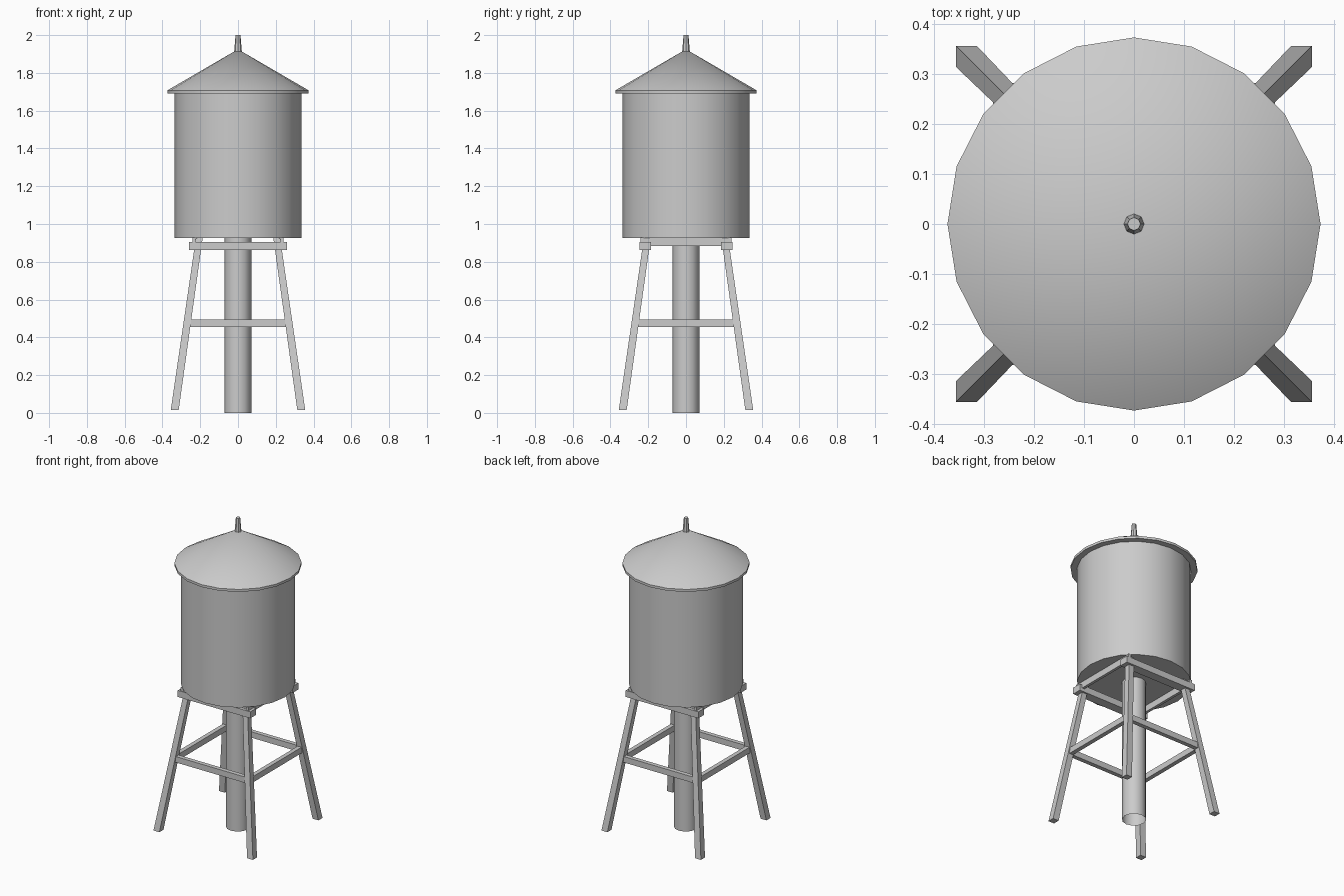
import bpy, bmesh, math
from mathutils import Vector

if "Cube" in bpy.data.objects:
    bpy.data.objects.remove(bpy.data.objects["Cube"])

# Single weathered metal colour
GREY = (0.6, 0.6, 0.6, 1)
metal = bpy.data.materials.new("grey metal")
metal.use_nodes = True
metal.diffuse_color = GREY
metal.node_tree.nodes["Principled BSDF"].inputs["Base Color"].default_value = GREY


def finish(name, bm, smooth=False):
    bmesh.ops.recalc_face_normals(bm, faces=bm.faces)
    mesh = bpy.data.meshes.new(name)
    bm.to_mesh(mesh)
    bm.free()
    mesh.materials.append(metal)
    obj = bpy.data.objects.new(name, mesh)
    bpy.context.collection.objects.link(obj)
    if smooth:
        bpy.ops.object.select_all(action="DESELECT")
        obj.select_set(True)
        bpy.context.view_layer.objects.active = obj
        bpy.ops.object.shade_smooth_by_angle(angle=math.radians(32))
    return obj


def turned(name, profile, sides, cap_bottom=True, cap_top=True):
    """Stack of (radius, z) rings around the vertical axis; radius 0 is a tip."""
    bm = bmesh.new()
    rings = []
    for r, z in profile:
        n = sides if r > 0 else 1
        rings.append([bm.verts.new((r * math.sin(math.tau * i / sides),
                                    r * math.cos(math.tau * i / sides), z))
                      for i in range(n)])
    for a, b in zip(rings, rings[1:]):
        for i in range(sides):
            j = (i + 1) % sides
            if len(b) == 1:
                bm.faces.new((a[i], a[j], b[0]))
            else:
                bm.faces.new((a[i], a[j], b[j], b[i]))
    if cap_bottom:
        bm.faces.new(rings[0])
    if cap_top and len(rings[-1]) > 1:
        bm.faces.new(rings[-1])
    return finish(name, bm, smooth=True)


def beam(name, centre, size):
    bm = bmesh.new()
    bmesh.ops.create_cube(bm, size=1)
    for v in bm.verts:
        v.co = Vector(centre) + Vector(a * b for a, b in zip(v.co, size))
    return finish(name, bm)


def leg(name, sx, sy, foot=0.335, head=0.205, half=0.021):
    """Square post leaning inward, cut level at both ends."""
    bm = bmesh.new()
    bmesh.ops.create_cube(bm, size=2)
    for v in bm.verts:
        top = v.co.z > 0
        c = head if top else foot
        h = half * (0.85 if top else 1)
        v.co = (sx * c + v.co.x * h, sy * c + v.co.y * h, 0.926 if top else 0.015)
    return finish(name, bm)


# Tank, roof, finial and riser pipe
turned("tank", [(0.335, 0.926), (0.335, 1.70)], 20)
turned("roof", [(0.373, 1.692), (0.373, 1.708), (0, 1.925)], 20)
turned("finial", [(0.021, 1.905), (0.013, 2.0)], 8)
turned("riser_pipe", [(0.071, 0), (0.071, 0.93)], 12, cap_bottom=False, cap_top=False)

# Four splayed legs
for sx, xname in ((-1, "right"), (1, "left")):
    for sy, yname in ((-1, "front"), (1, "back")):
        leg(f"{yname}_{xname}_leg", sx, sy)

# Horizontal bracing and the frame under the tank
for s, xname, yname in ((-1, "right", "front"), (1, "left", "back")):
    beam(f"{yname}_brace", (0, s * 0.268, 0.475), (0.51, 0.028, 0.038))
    beam(f"{xname}_brace", (s * 0.268, 0, 0.475), (0.028, 0.51, 0.038))
    beam(f"{yname}_support_beam", (0, s * 0.215, 0.884), (0.52, 0.06, 0.042))
    beam(f"{xname}_joist", (s * 0.233, 0, 0.906), (0.018, 0.48, 0.044))
